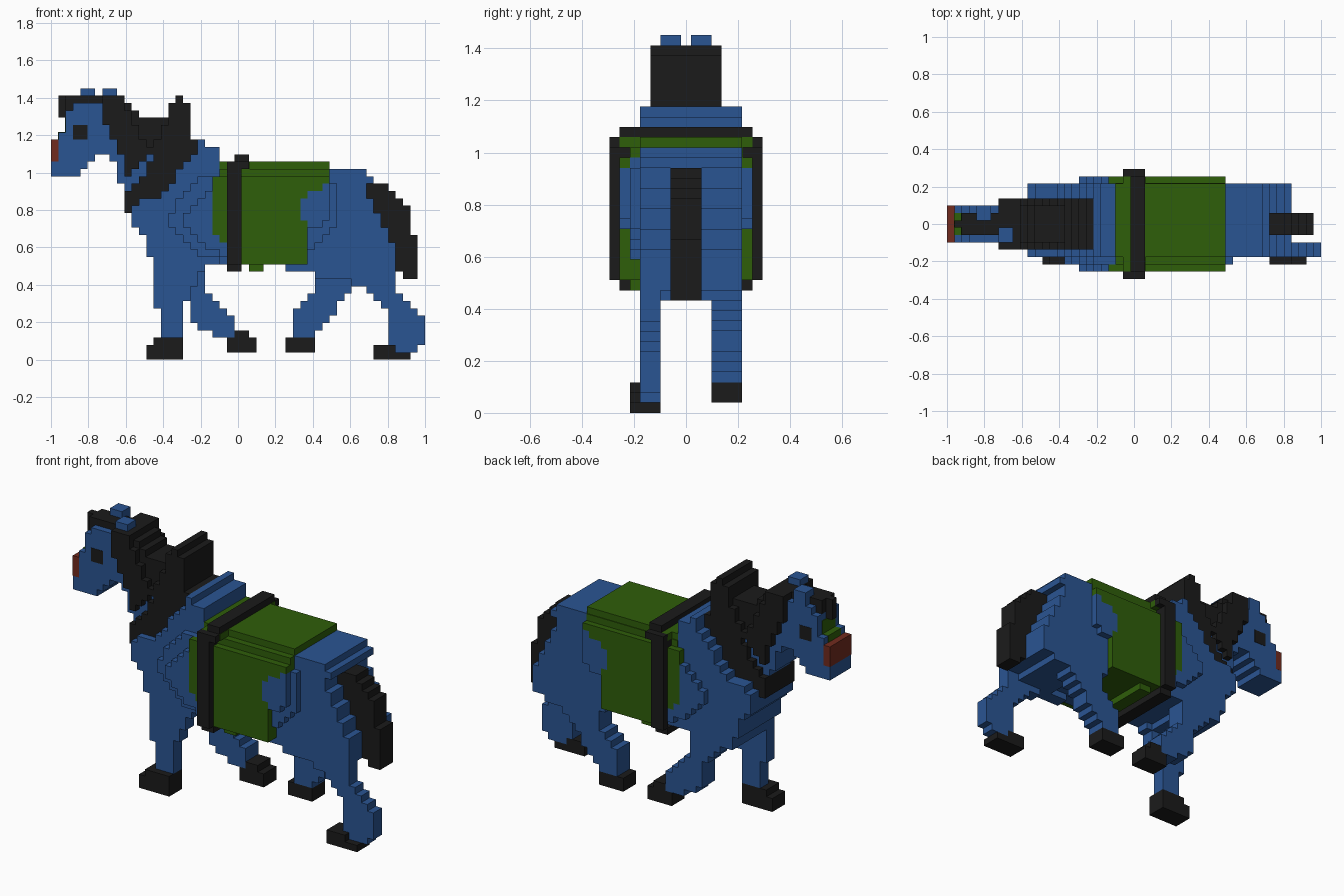
import bpy
import bmesh

cube = bpy.data.objects.get("Cube")
if cube:
    bpy.data.objects.remove(cube)

V = 2 / 51  # edge length of one block


def make_material(name, r, g, b):
    mat = bpy.data.materials.new(name)
    mat.use_nodes = True
    mat.diffuse_color = (r, g, b, 1)
    mat.node_tree.nodes["Principled BSDF"].inputs["Base Color"].default_value = (r, g, b, 1)
    return mat


blue = make_material("blue coat", .023, .09, .29)
green = make_material("green blanket", .028, .112, .003)
black = make_material("black hair and hooves", .011, .011, .011)
red = make_material("red nose", .165, .024, .013)


def inside(x, z, outline):
    """Even-odd test of a point against a closed outline."""
    hit = False
    for (ax, az), (bx, bz) in zip(outline, outline[1:] + outline[:1]):
        if (az > z) != (bz > z) and x < ax + (z - az) * (bx - ax) / (bz - az):
            hit = not hit
    return hit


def finish(name, bm, material):
    bmesh.ops.recalc_face_normals(bm, faces=bm.faces)
    mesh = bpy.data.meshes.new(name)
    bm.to_mesh(mesh)
    bm.free()
    mesh.materials.append(material)
    obj = bpy.data.objects.new(name, mesh)
    bpy.context.collection.objects.link(obj)
    return obj


def blocks(name, material, near, far, outline):
    """Fill a side outline with square blocks and extrude it from near to far."""
    bm = bmesh.new()
    verts = {}

    def corner(i, k):
        if (i, k) not in verts:
            verts[i, k] = bm.verts.new((i * V - 1, near * V, k * V))
        return verts[i, k]

    columns = [p[0] for p in outline]
    rows = [p[1] for p in outline]
    for i in range(int(min(columns)), int(max(columns)) + 1):
        for k in range(int(min(rows)), int(max(rows)) + 1):
            if inside(i + .5, k + .49, outline):
                bm.faces.new([corner(i, k), corner(i + 1, k),
                              corner(i + 1, k + 1), corner(i, k + 1)])
    grown = bmesh.ops.extrude_face_region(bm, geom=bm.faces[:])["geom"]
    moved = [g for g in grown if isinstance(g, bmesh.types.BMVert)]
    bmesh.ops.translate(bm, verts=moved, vec=(0, (far - near) * V, 0))
    return finish(name, bm, material)


def box(name, material, i, k, near, far):
    """Plain box spanning the column pair i and the row pair k."""
    bm = bmesh.new()
    bmesh.ops.create_cube(bm, size=1)
    for v in bm.verts:
        v.co = ((i[v.co.x > 0]) * V - 1, (far if v.co.y > 0 else near) * V, k[v.co.z > 0] * V)
    return finish(name, bm, material)


# Body trunk with raised withers and stepped rump
blocks("body", blue, -4.5, 5.5, [
    (11, 20), (13, 22), (15, 22), (17, 25), (18, 27), (20, 28), (20, 30), (21, 30),
    (21, 29), (23, 29), (23, 26), (43, 26), (43, 25), (44, 25), (44, 24), (43, 24),
    (43, 22), (44, 22), (44, 20), (45, 20), (45, 18), (46, 18), (46, 16), (47, 16),
    (47, 12), (44, 11), (40, 11), (35, 13), (35, 14), (25, 14), (25, 13), (21, 13),
    (20, 12), (14, 12), (13, 16), (12, 17), (11, 19)])

# Stepped shoulder and hip muscles
blocks("shoulder", blue, -5.5, 5.5, [
    (16, 19), (18, 23), (21, 25), (23, 25), (25, 24), (25, 13), (21, 14), (18, 16)])
blocks("shoulder_bulge", blue, -6.5, 6.5, [
    (18, 19), (20, 22), (22, 23), (22, 17), (24, 15), (24, 14), (21, 15), (19, 17)])
blocks("hip", blue, -5.5, 5.5, [
    (34, 21), (36, 24), (38, 25), (39, 23), (39, 19), (37, 16), (35, 14)])
blocks("hip_bulge", blue, -6.5, 6.5, [
    (34, 19), (34, 21), (35, 23), (36, 23), (38, 24), (38, 20), (37, 18), (35, 18)])

# Blanket: wide side wrap, recessed step and top slab
blocks("blanket_wrap", green, -6.5, 6.5, [
    (22, 24), (23, 25), (38, 25), (38, 24), (36, 23), (35, 23), (34, 21), (34, 19),
    (35, 18), (35, 13), (25, 13), (24, 15), (22, 17)])
box("blanket_step", green, (23, 38), (25, 26), -5.5, 5.6)
box("blanket_top", green, (23, 38), (26, 27), -4.5, 5.5)
box("blanket_band", green, (24, 27.05), (26, 27), -6.5, 6.5)
box("blanket_hem", green, (27, 29), (12, 13), -5.5, 5.5)

# Girth strap around the blanket
for side in (-1, 1):
    edges = sorted((side * 6.4, side * 7.5))
    box("girth_side", black, (24, 26), (13, 27), *edges)
    box("girth_shoulder", black, (25, 27), (26, 27), *edges)
    box("girth_corner", black, (24, 26), (25, 26), *sorted((side * 5.5, side * 6.5)))
box("girth_top", black, (25, 27), (26.5, 28), -6.5, 6.5)
box("girth_bottom", black, (24, 26), (12, 13), -6.5, 6.5)

# Neck and head
blocks("neck", blue, -2.5, 2.5, [
    (7, 28), (7, 34), (10, 34), (12, 28), (16, 28), (20, 28), (15, 20), (11, 21),
    (10, 23), (9, 24), (9, 26), (8, 27)])
blocks("head", blue, -2.5, 2.5, [
    (0, 25), (0, 30), (1, 30), (1, 31), (2, 31), (2, 34), (3, 34), (3, 35), (9, 35),
    (9, 27), (7, 28), (6, 28), (6, 27), (5, 27), (5, 26), (4, 26), (4, 25)])
box("nose_plate", red, (-.02, 1), (27, 30.02), -2.52, 2.52)
box("nose_bridge", green, (.95, 2), (30, 31.05), -1.5, 1.5)
box("brow_patch", green, (1.9, 2.1), (31, 33), -1.5, 1.5)
for side in (-1, 1):
    box("eye", black, (3, 5), (30, 32), *sorted((side * 2.4, side * 2.55)))
box("left_ear", blue, (4, 6), (35, 37), .5, 2.5)
box("right_ear", blue, (7, 9), (35, 37), -2.5, -.5)

# Forelock, mane, narrow crest between them, and collar of hair
box("forelock_tip", black, (1, 2), (33, 36), -.5, .5)
box("forelock", black, (2, 3), (34, 36), -1.5, 1.5)
box("forelock_cap", black, (3, 7), (35, 36), -1.5, 1.5)
blocks("mane", black, -3.5, 3.5, [
    (7, 36), (10, 36), (10, 34), (11, 34), (11, 32), (12, 32), (12, 30), (13, 30),
    (13, 29), (15, 29), (15, 28), (14, 28), (12, 26), (11, 25), (10, 25), (10, 27),
    (9, 28), (9, 30), (8, 30), (8, 32), (7, 32)])
blocks("mane_crest", black, -2.52, 2.52, [
    (9, 35), (11, 35), (11, 34), (12, 34), (12, 33), (17, 33), (17, 28), (11, 28), (9, 33)])
blocks("hair_collar", black, -3.5, 3.5, [
    (10, 20), (10, 23), (11, 23), (13, 26), (14, 27), (14, 30), (15, 30), (15, 32),
    (16, 32), (16, 35), (17, 35), (17, 36), (18, 36), (18, 35), (19, 35), (19, 30),
    (20, 30), (20, 28), (18, 25), (15, 22), (13, 21), (12, 20)])

# Tail
blocks("tail", black, -1.5, 1.5, [
    (43, 24), (46, 24), (46, 23), (47, 23), (47, 22), (48, 22), (48, 21), (49, 20),
    (49, 17), (50, 17), (50, 11), (48, 11), (48, 12), (47, 12), (46, 14), (45, 18),
    (44, 21), (43, 22)])

# Right legs
blocks("right_front_leg", blue, -4.5, -2.5, [
    (14, 13), (21, 13), (20, 11), (19, 9), (18, 6), (18, 3), (15, 3), (15, 7), (14, 7)])
blocks("right_rear_leg", blue, -4.5, -2.5, [
    (32, 13), (35, 14), (46, 14), (47, 9), (49, 8), (50, 6), (51, 5), (51, 2), (50, 2),
    (50, 1), (47, 1), (47, 2), (46, 2), (46, 6), (44, 8), (42, 10), (40, 11), (37, 11),
    (35, 12), (32, 12)])

# Left legs, reaching towards each other under the belly
blocks("left_front_leg", blue, 2.5, 5.5, [
    (15, 13), (21, 13), (21, 9), (23, 7), (25, 5), (25, 3), (22, 3), (22, 4), (20, 4),
    (20, 5), (19, 5), (19, 8)])
blocks("left_rear_leg", blue, 2.5, 5.5, [
    (35, 14), (43, 14), (42, 11), (41, 9), (39, 7), (38, 5), (36, 4), (36, 3), (33, 3),
    (33, 6), (35, 8), (36, 9), (36, 12), (35, 12)])

# Hooves
blocks("right_front_hoof", black, -5.5, -2.5, [
    (13, 0), (13, 2), (14, 2), (14, 3), (18, 3), (18, 0)])
blocks("right_rear_hoof", black, -5.5, -2.5, [
    (44, 0), (44, 2), (47, 2), (47, 1), (49, 1), (49, 0)])
blocks("left_front_hoof", black, 2.5, 5.5, [
    (24, 1), (24, 3), (25, 3), (25, 4), (27, 4), (27, 3), (28, 3), (28, 1)])
blocks("left_rear_hoof", black, 2.5, 5.5, [(32, 1), (32, 3), (36, 3), (36, 1)])
